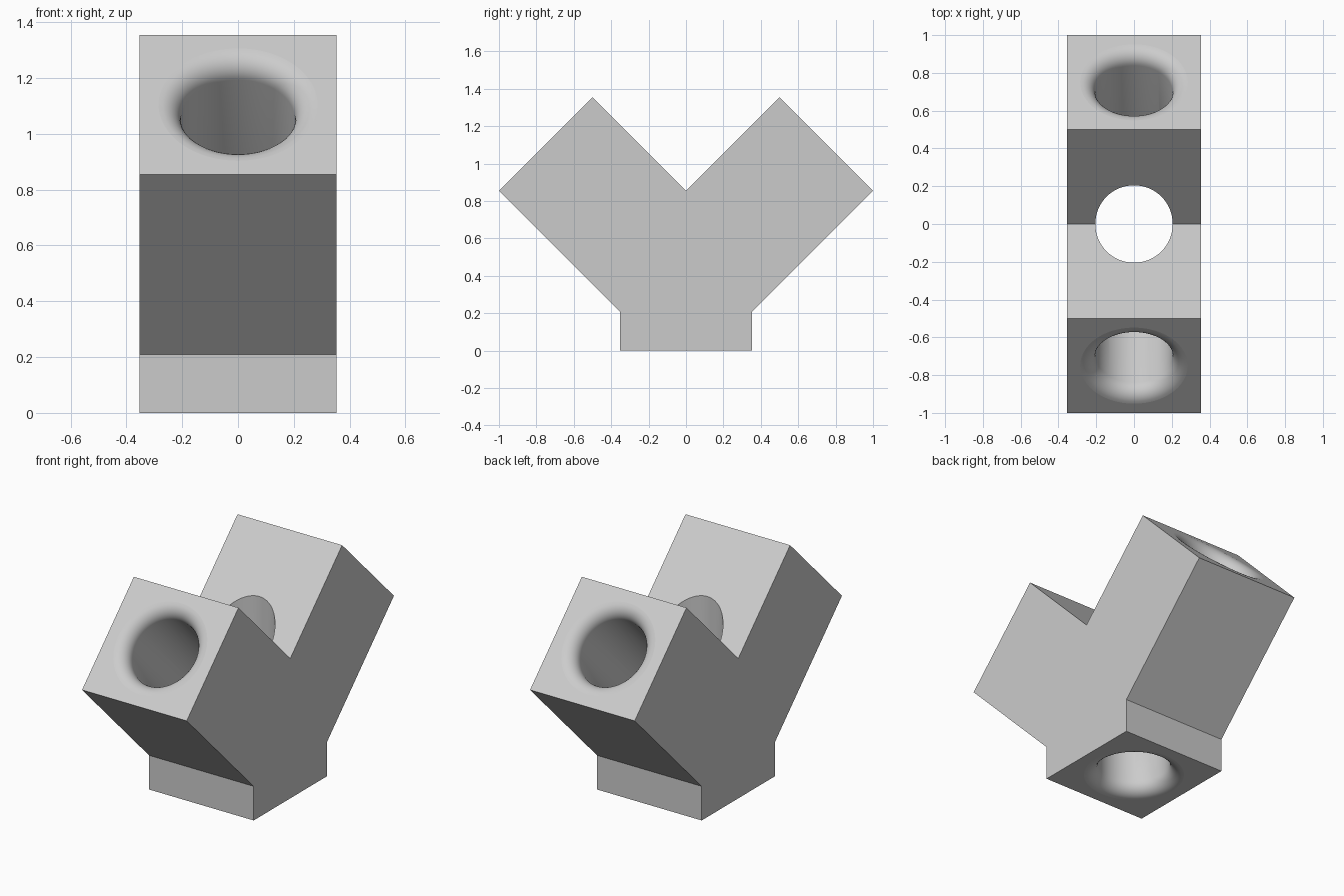
import bpy
import bmesh
from math import sin, cos, pi
from mathutils import Vector

cube = bpy.data.objects.get("Cube")
if cube:
    bpy.data.objects.remove(cube, do_unlink=True)

HALF = 0.3535      # half width of the square section
BORE = 0.205       # bore radius
FILLET = 0.08      # rounded rim radius
SIDES = 64
STEPS = 8

grey = bpy.data.materials.new("light_grey")
grey.use_nodes = True
grey.diffuse_color = (0.6, 0.6, 0.6, 1)
grey.node_tree.nodes["Principled BSDF"].inputs["Base Color"].default_value = (0.6, 0.6, 0.6, 1)


def finish(bm, name):
    bmesh.ops.recalc_face_normals(bm, faces=bm.faces)
    mesh = bpy.data.meshes.new(name)
    bm.to_mesh(mesh)
    bm.free()
    mesh.materials.append(grey)
    obj = bpy.data.objects.new(name, mesh)
    bpy.context.collection.objects.link(obj)
    return obj


def bore_cutter(name, mouth, inward, length):
    """Round bore with a flared mouth, running inward from the mouth point."""
    rings = [(BORE + FILLET, -0.05)]
    for i in range(STEPS + 1):
        a = pi / 2 * i / STEPS
        rings.append((BORE + FILLET * (1 - sin(a)), FILLET * (1 - cos(a))))
    rings.append((BORE, length))
    bm = bmesh.new()
    loops = [[bm.verts.new((r * cos(2 * pi * k / SIDES), r * sin(2 * pi * k / SIDES), d))
              for k in range(SIDES)] for r, d in rings]
    for low, high in zip(loops, loops[1:]):
        for k in range(SIDES):
            n = (k + 1) % SIDES
            bm.faces.new((low[k], low[n], high[n], high[k]))
    bm.faces.new(loops[0])
    bm.faces.new(loops[-1])
    obj = finish(bm, name)
    obj.location = mouth
    obj.rotation_mode = 'QUATERNION'
    obj.rotation_quaternion = Vector((0, 0, 1)).rotation_difference(Vector(inward))
    obj.hide_render = True
    return obj


# Y-shaped block: half profile, mirrored and extruded across x
half = [(HALF, 0), (HALF, 0.2085), (1, 0.855), (0.5, 1.355)]
profile = half + [(0, 0.855)] + [(-y, z) for y, z in reversed(half)]
bm = bmesh.new()
face = bm.faces.new([bm.verts.new((-HALF, y, z)) for y, z in profile])
side = bmesh.ops.extrude_face_region(bm, geom=[face])
bmesh.ops.translate(bm, vec=(2 * HALF, 0, 0),
                    verts=[g for g in side["geom"] if isinstance(g, bmesh.types.BMVert)])
block = finish(bm, "y_fitting_block")

# Three bores meeting in the middle
cutters = [bore_cutter("base_bore", (0, 0, 0), (0, 0, 1), 1.5)]
for name, s in (("front_bore", -1), ("back_bore", 1)):
    cutters.append(bore_cutter(name, (0, 0.75 * s, 1.105), (0, -s, -1), 1.0607))

bpy.ops.object.select_all(action='DESELECT')
bpy.context.view_layer.objects.active = block
block.select_set(True)
for cutter in cutters:
    mod = block.modifiers.new(cutter.name, 'BOOLEAN')
    mod.operation = 'DIFFERENCE'
    mod.solver = 'EXACT'
    mod.object = cutter
    bpy.ops.object.modifier_apply(modifier=mod.name)
for cutter in cutters:
    bpy.data.objects.remove(cutter, do_unlink=True)

# Smooth bores and rims, flat outer faces
bpy.ops.object.shade_smooth_by_angle(angle=pi / 6)
for poly in block.data.polygons:
    if poly.area > 0.06:
        poly.use_smooth = False
